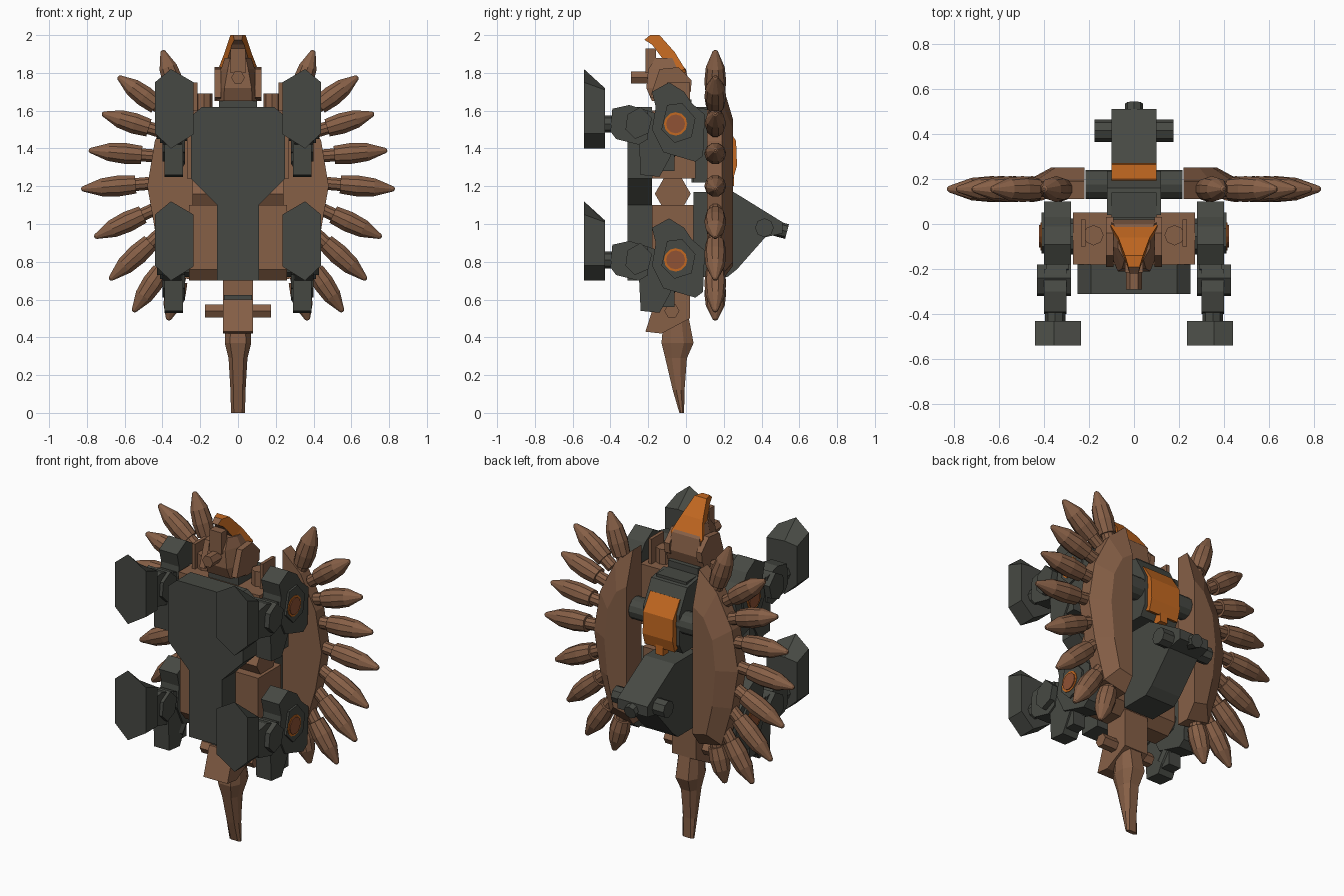
import bpy, bmesh, math
from mathutils import Vector


def material(name, rgb):
    m = bpy.data.materials.new(name)
    m.diffuse_color = (*rgb, 1)
    return m


GREY = material("dark grey", (0.062, 0.066, 0.056))
BROWN = material("brown", (0.24, 0.115, 0.062))
ORANGE = material("orange", (0.55, 0.14, 0.015))
RUST = material("rust", (0.28, 0.085, 0.035))


def finish(name, bm, mat, mirror=False):
    bmesh.ops.recalc_face_normals(bm, faces=bm.faces)
    me = bpy.data.meshes.new(name)
    bm.to_mesh(me)
    bm.free()
    me.materials.append(mat)
    ob = bpy.data.objects.new(name, me)
    bpy.context.collection.objects.link(ob)
    if mirror:
        ob.modifiers.new("mirror", "MIRROR").use_mirror_merge = False
    return ob


def loft(name, rings, mat, mirror=False):
    """Skin equal-length rings of points and cap both ends."""
    bm = bmesh.new()
    vs = [[bm.verts.new(p) for p in r] for r in rings]
    n = len(vs[0])
    for a, b in zip(vs, vs[1:]):
        for i in range(n):
            j = (i + 1) % n
            bm.faces.new((a[i], a[j], b[j], b[i]))
    bm.faces.new(vs[0])
    bm.faces.new(vs[-1])
    return finish(name, bm, mat, mirror)


def side(name, pts, x0, x1, mat, mirror=False):
    """Extrude a (y, z) profile along x."""
    return loft(name, [[(x, y, z) for y, z in pts] for x in (x0, x1)], mat, mirror)


def face(name, pts, y0, y1, mat, mirror=False):
    """Extrude an (x, z) profile along y."""
    return loft(name, [[(x, y, z) for x, z in pts] for y in (y0, y1)], mat, mirror)


def box(name, x0, x1, y0, y1, z0, z1, mat, mirror=False):
    return side(name, [(y0, z0), (y1, z0), (y1, z1), (y0, z1)], x0, x1, mat, mirror)


def turned(name, start, end, profile, mat, n=8, mirror=False):
    """Turn (fraction along axis, radius) pairs about the line start-end."""
    a, b = Vector(start), Vector(end)
    q = (b - a).to_track_quat('Z', 'Y')
    rings = [[a.lerp(b, t) + q @ Vector((r * math.cos(k * math.tau / n),
                                         r * math.sin(k * math.tau / n), 0))
              for k in range(n)] for t, r in profile]
    return loft(name, rings, mat, mirror)


def rod(name, start, end, r, mat, n=8, mirror=False):
    return turned(name, start, end, [(0, r), (1, r)], mat, n, mirror)


def sym(half):
    """Close a symmetric (x, z) outline from its right half."""
    return half + [(-x, z) for x, z in reversed(half)]


# Torso: front plate, chest, waist and pelvis
face("belly_plate", sym([(0.11, 0.70), (0.11, 1.10), (0.25, 1.24), (0.25, 1.57), (0.19, 1.62)]),
     -0.31, -0.18, GREY)
box("chest", -0.27, 0.27, -0.18, 0.05, 1.24, 1.60, BROWN)
rod("waist", (-0.24, -0.07, 1.16), (0.24, -0.07, 1.16), 0.095, BROWN, 6)
side("pelvis", [(-0.18, 1.10), (0.04, 1.10), (0.04, 0.76), (-0.02, 0.70), (-0.13, 0.70), (-0.18, 0.76)],
     -0.26, 0.26, BROWN)
box("spine", -0.10, 0.10, 0.03, 0.14, 1.22, 1.62, GREY)
rod("shoulder_post", (0.18, -0.05, 1.58), (0.18, -0.05, 1.69), 0.045, BROWN, 8, True)
box("shoulder_fin", 0.215, 0.235, -0.10, 0.02, 1.58, 1.75, BROWN, True)

# Shell halves with a bevelled back
outline = [(0.22, 0.70), (0.37, 0.73), (0.44, 0.97), (0.48, 1.20), (0.44, 1.44), (0.34, 1.64), (0.22, 1.75)]
inner = [(0.22, 0.78), (0.31, 0.80), (0.35, 0.98), (0.37, 1.20), (0.35, 1.38), (0.29, 1.50), (0.22, 1.55)]
loft("shell", [[(x, 0.11, z) for x, z in outline], [(x, 0.19, z) for x, z in outline],
               [(x, 0.25, z) for x, z in inner]], BROWN, True)

# Spikes around the shell: base x, z and tip x, z
spikes = [(0.30, 1.62, 0.40, 1.92), (0.38, 1.59, 0.635, 1.78), (0.41, 1.49, 0.72, 1.585),
          (0.44, 1.36, 0.79, 1.39), (0.47, 1.215, 0.83, 1.185), (0.44, 1.08, 0.76, 0.93),
          (0.41, 0.95, 0.68, 0.705), (0.37, 0.81, 0.555, 0.535), (0.30, 0.75, 0.37, 0.49)]
for x0, z0, x1, z1 in spikes:
    turned("shell_spike", (x0, 0.155, z0), (x1, 0.155, z1),
           [(0, 0.036), (0.2, 0.036), (0.2, 0.05), (0.45, 0.058), (0.7, 0.05), (0.98, 0.014), (1, 0.006)],
           BROWN, 10, True)

# Back core between the shell halves
rod("core_axle", (-0.215, 0.175, 1.40), (0.215, 0.175, 1.40), 0.065, GREY, 12)
side("core_frame", [(0.04, 1.22), (0.20, 1.22), (0.235, 1.28), (0.235, 1.46), (0.16, 1.60), (0.04, 1.62)],
     -0.12, 0.12, GREY)
side("core_cover", [(0.18, 1.27), (0.25, 1.24), (0.27, 1.31), (0.265, 1.44), (0.20, 1.54), (0.16, 1.52)],
     -0.10, 0.10, ORANGE)
box("core_latch", -0.025, 0.025, 0.20, 0.255, 1.20, 1.26, ORANGE)

# Rear boom with its cross rod
side("rear_boom", [(0.04, 0.72), (0.22, 0.72), (0.27, 0.76), (0.42, 0.93), (0.51, 0.95), (0.51, 1.01),
                   (0.30, 1.14), (0.25, 1.17), (0.04, 1.17)], -0.10, 0.10, GREY)
rod("boom_cross_rod", (-0.175, 0.415, 0.98), (0.175, 0.415, 0.98), 0.05, GREY, 8)
rod("boom_tip", (0, 0.46, 0.98), (0, 0.535, 0.96), 0.04, GREY, 8)

# Four legs: the same set of parts, twice in height and mirrored
for dz, end in ((0, 1), (-0.72, -1)):
    def at(pts):
        return [(y, z + dz) for y, z in pts]
    fz = 1.61 if end > 0 else 0.91
    foot = [(0.355, 0.21), (0.44, 0.14), (0.44, -0.13), (0.355, -0.21), (0.235, -0.135), (0.235, 0.14)]
    back = [(x, min(z, 0.10)) if z < 0.2 else (x, 0.11) for x, z in foot]
    loft("foot", [[(x, -0.54, fz + z) for x, z in foot], [(x, -0.43, fz + z) for x, z in back]], GREY, True)
    side("shin", at([(-0.40, 1.49), (-0.37, 1.45), (-0.25, 1.42), (-0.20, 1.45), (-0.20, 1.60),
                     (-0.30, 1.63), (-0.39, 1.61)]), 0.30, 0.40, GREY, True)
    rod("ankle", (0.35, -0.44, 1.53 + dz), (0.35, -0.36, 1.53 + dz), 0.045, GREY, 8, True)
    side("knee", at([(-0.32, 1.50), (-0.27, 1.45), (-0.20, 1.48), (-0.18, 1.56), (-0.24, 1.62), (-0.31, 1.58)]),
         0.28, 0.43, GREY, True)
    side("thigh", at([(-0.25, 1.46), (-0.24, 1.26), (-0.14, 1.25), (-0.08, 1.36), (-0.09, 1.56), (-0.20, 1.60)]),
         0.29, 0.39, GREY, True)
    side("hip_guard", at([(-0.18, 1.50), (-0.12, 1.38), (0.05, 1.33), (0.09, 1.36), (0.10, 1.58), (0.03, 1.64),
                          (-0.01, 1.70), (-0.09, 1.75), (-0.18, 1.70), (-0.16, 1.62)]), 0.28, 0.40, GREY, True)
    side("hip_face", at([(-0.13, 1.50), (-0.06, 1.43), (0.03, 1.46), (0.05, 1.56), (-0.02, 1.64), (-0.10, 1.63)]),
         0.39, 0.412, GREY, True)
    rod("hip_ring", (0.40, -0.055, 1.53 + dz), (0.416, -0.055, 1.53 + dz), 0.062, ORANGE, 12, True)
    rod("hip_disc", (0.40, -0.055, 1.53 + dz), (0.421, -0.055, 1.53 + dz), 0.05, RUST, 12, True)
    rod("hip_joint", (0.22, -0.055, 1.52 + dz), (0.30, -0.055, 1.52 + dz), 0.08, GREY, 8, True)
    rod("leg_piston", (0.315, -0.04, 1.44 + dz), (0.315, -0.13, 1.32 + dz), 0.035, GREY, 8, True)
    box("heel", 0.30, 0.38, -0.20, -0.06, 1.28 + dz, 1.42 + dz, GREY, True)

# Head: neck, tapering skull, cheeks, muzzle and crest
box("neck", -0.10, 0.10, -0.14, 0.03, 1.58, 1.66, GREY)


def ring(w, y0, y1, z, c=0.6):
    return [(-w, y1, z), (-w, (y0 + y1) / 2, z), (-w * c, y0, z), (w * c, y0, z), (w, (y0 + y1) / 2, z), (w, y1, z)]


loft("skull", [ring(0.125, -0.18, 0.0, 1.65), ring(0.12, -0.21, 0.02, 1.72),
               ring(0.09, -0.20, 0.0, 1.82), ring(0.07, -0.16, -0.06, 1.88)], BROWN)
side("cheek", [(-0.19, 1.67), (-0.05, 1.65), (0.025, 1.70), (0.03, 1.76), (-0.04, 1.83), (-0.14, 1.82)],
     0.09, 0.125, BROWN, True)
rod("muzzle", (0, -0.29, 1.775), (0, -0.17, 1.775), 0.036, BROWN, 6)
box("nose_bridge", -0.04, 0.04, -0.215, -0.16, 1.80, 1.93, BROWN)
crest = loft("crest", [
    [(-w, yb, zb), (-w * 0.8, yf, zf), (w * 0.8, yf, zf), (w, yb, zb)] for w, yb, zb, yf, zf in (
        (0.07, 0.01, 1.74, -0.05, 1.74), (0.105, -0.005, 1.82, -0.07, 1.80),
        (0.07, -0.06, 1.91, -0.12, 1.87), (0.04, -0.14, 2.0, -0.18, 1.95),
        (0.025, -0.19, 2.0, -0.22, 1.975))], ORANGE)
crest.data.materials.append(BROWN)
for p in crest.data.polygons:
    p.material_index = 1 if p.normal.y < -0.4 else 0

# Tail: mount, cross rod and tapered blade
box("tail_mount", -0.08, 0.08, -0.13, 0.02, 0.56, 0.73, BROWN)
box("tail_collar", -0.075, 0.075, -0.145, 0.0, 0.59, 0.625, GREY)
side("tail_guard", [(-0.16, 0.60), (-0.215, 0.43), (-0.13, 0.42), (0.02, 0.50), (0.02, 0.60)],
     -0.08, 0.08, BROWN)
rod("tail_cross_rod", (-0.175, -0.075, 0.54), (0.175, -0.075, 0.54), 0.04, BROWN, 6)


def blade(w, y0, y1, z):
    d = (y1 - y0) * 0.3
    return [(-w, y0 + d, z), (-w * 0.6, y0, z), (w * 0.6, y0, z), (w, y0 + d, z),
            (w, y1 - d, z), (w * 0.6, y1, z), (-w * 0.6, y1, z), (-w, y1 - d, z)]


loft("tail_blade", [blade(0.06, -0.11, 0.0, 0.58), blade(0.07, -0.13, 0.04, 0.37), blade(0.05, -0.11, 0.005, 0.29),
                    blade(0.04, -0.07, -0.008, 0.12), blade(0.037, -0.035, -0.01, 0.0)], BROWN)
